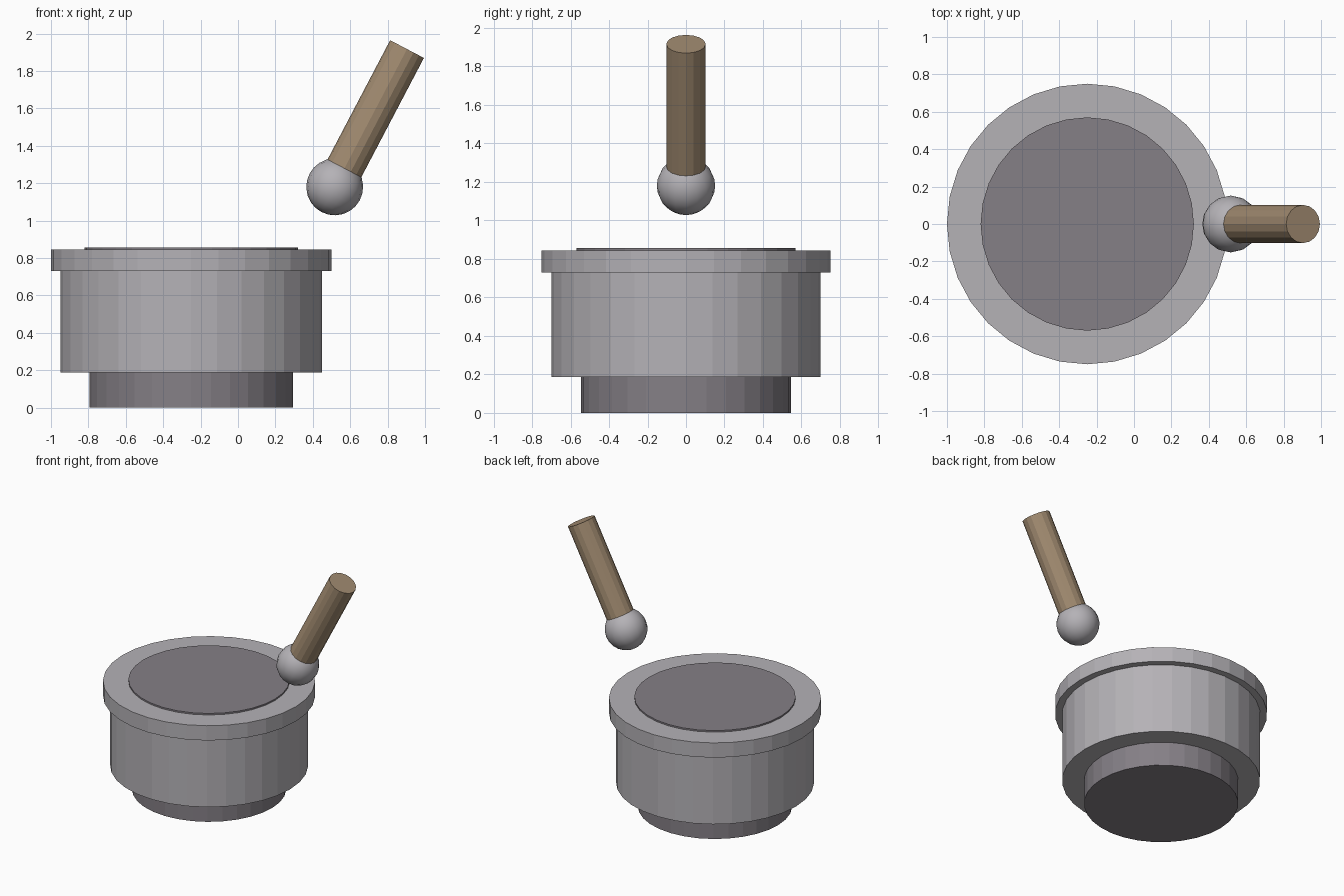
import bpy
from math import radians
from mathutils import Matrix, Vector

cube = bpy.data.objects.get("Cube")
if cube:
    bpy.data.objects.remove(cube, do_unlink=True)


def material(name, rgb):
    m = bpy.data.materials.new(name)
    m.use_nodes = True
    m.diffuse_color = (*rgb, 1)
    m.node_tree.nodes["Principled BSDF"].inputs["Base Color"].default_value = (*rgb, 1)
    return m


stone = material("light stone", (0.46, 0.445, 0.47))
dark_stone = material("dark stone", (0.235, 0.215, 0.24))
wood = material("wood", (0.36, 0.26, 0.165))


def finish(name, mat):
    ob = bpy.context.object
    ob.name = name
    ob.data.materials.append(mat)
    return ob


def disc(name, radius, bottom, top, mat):
    """Upright cylinder of the bowl between two heights."""
    bpy.ops.mesh.primitive_cylinder_add(
        vertices=32, radius=radius, depth=top - bottom,
        location=(-0.25, 0, (bottom + top) / 2))
    return finish(name, mat)


# Bowl: foot, wall, rim and dark inner surface
disc("bowl_foot", 0.545, 0, 0.187, dark_stone)
disc("bowl_wall", 0.70, 0.187, 0.73, stone)
disc("bowl_rim", 0.75, 0.73, 0.845, stone)
disc("bowl_inside", 0.57, 0.80, 0.857, dark_stone)

# Grinder: tilted handle with a ball at its lower end
tilt = radians(27.7)
ball = Vector((0.517, 0, 1.18))
axis = Matrix.Rotation(tilt, 3, "Y") @ Vector((0, 0, 1))
handle_length = 0.832

bpy.ops.mesh.primitive_uv_sphere_add(
    segments=16, ring_count=12, radius=0.152, location=ball, rotation=(0, tilt, 0))
finish("grinder_ball", stone)
bpy.ops.object.shade_smooth_by_angle(angle=radians(40))

bpy.ops.mesh.primitive_cylinder_add(
    vertices=16, radius=0.102, depth=handle_length,
    location=ball + axis * handle_length / 2, rotation=(0, tilt, 0))
finish("grinder_handle", wood)
